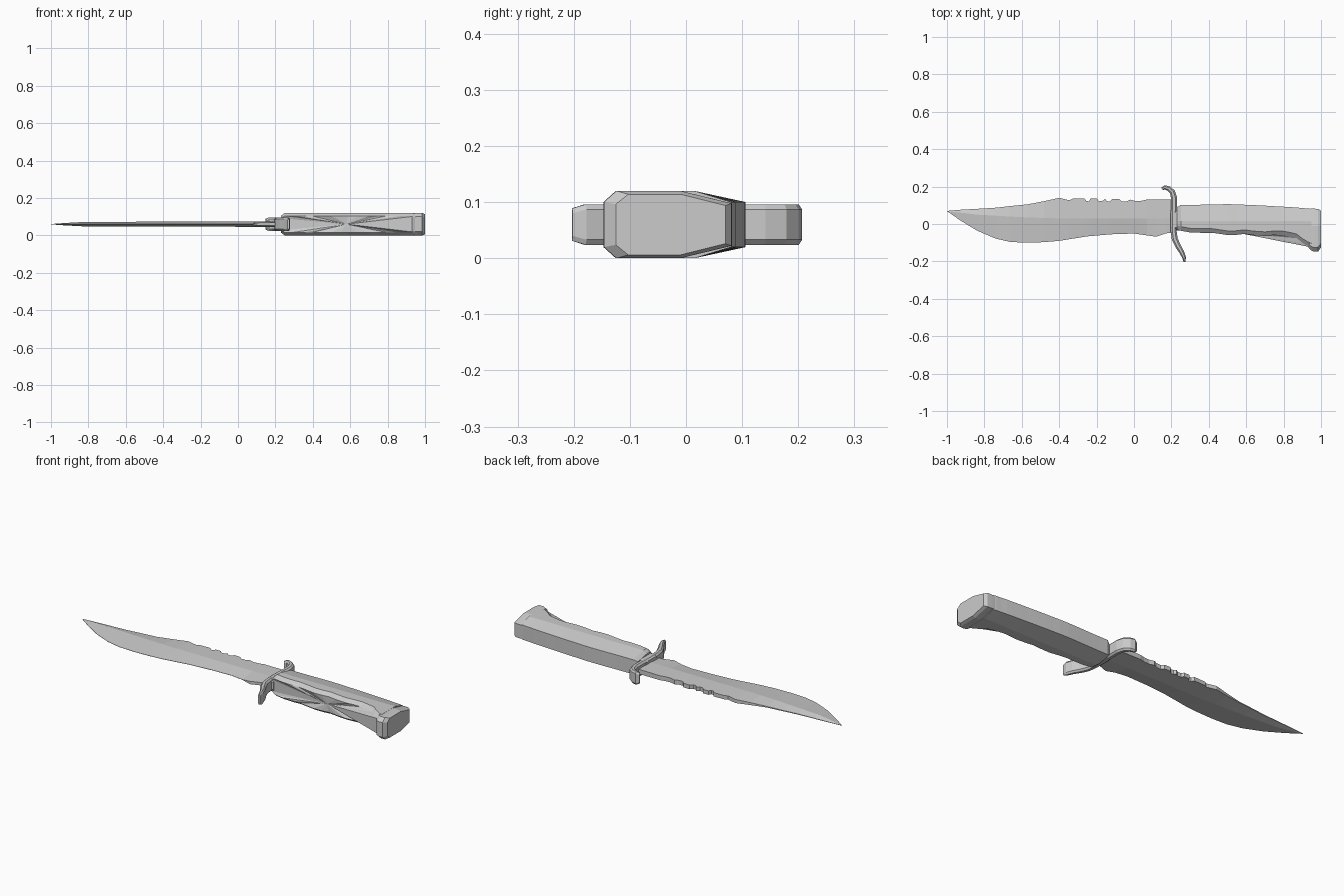
import bpy, bmesh
from mathutils import Vector

if "Cube" in bpy.data.objects:
    bpy.data.objects.remove(bpy.data.objects["Cube"])

ZC = 0.06  # height of the knife's middle plane


def lerp(table, x):
    for (x0, v0), (x1, v1) in zip(table, table[1:]):
        if x <= x1:
            return v0 + (v1 - v0) * (x - x0) / (x1 - x0)
    return table[-1][1]


def mirrored(half):
    """Half section of (y, z>0) points -> full ring, mirrored about z."""
    return half + [(y, -z) for y, z in reversed(half)]


def loft(name, rings, fan_front=None, bevel=0):
    """Skin rings of 3D points; fan_front closes the middle (front) strip to one point."""
    bm = bmesh.new()
    vs = [[bm.verts.new((x, y, z + ZC)) for x, y, z in r] for r in rings]
    n = len(vs[0])
    for a, b in zip(vs, vs[1:]):
        for i in range(n):
            if fan_front and i == n // 2 - 1:
                continue
            j = (i + 1) % n
            bm.faces.new((a[i], a[j], b[j], b[i]))
    bm.faces.new(vs[0])
    bm.faces.new(vs[-1])
    if fan_front:
        c = bm.verts.new(fan_front)
        for e in [e for e in bm.edges if e.is_boundary]:
            bm.faces.new((e.verts[0], e.verts[1], c))
    bmesh.ops.remove_doubles(bm, verts=bm.verts, dist=1e-5)
    bmesh.ops.recalc_face_normals(bm, faces=bm.faces)
    me = bpy.data.meshes.new(name)
    bm.to_mesh(me)
    bm.free()
    ob = bpy.data.objects.new(name, me)
    bpy.context.collection.objects.link(ob)
    if bevel:
        m = ob.modifiers.new("edge", "BEVEL")
        m.width, m.segments = bevel, 1
    return ob


# Blade: clip point, curved belly, saw-toothed spine
spine = [(-1, .07), (-.93, .076), (-.84, .081), (-.74, .087), (-.66, .096), (-.57, .105),
         (-.48, .122), (-.4, .14), (-.36, .13), (-.345, .127), (-.33, .135), (-.265, .137),
         (-.255, .123), (-.24, .121), (-.232, .136), (-.2, .137), (-.19, .124), (-.17, .122),
         (-.155, .134), (-.145, .122), (-.13, .12), (-.115, .135), (-.08, .134),
         (-.065, .12), (-.04, .12), (-.02, .13), (.01, .122), (.04, .124), (.07, .131),
         (.12, .13), (.22, .13)]
edge = [(-1, .069), (-.93, .02), (-.84, -.035), (-.74, -.078), (-.66, -.096), (-.57, -.1),
        (-.48, -.097), (-.4, -.09), (-.25, -.066), (-.12, -.055), (0, -.051),
        (.12, -.068), (.17, -.05), (.22, -.045)]
ridge = [(-1, .0695), (-.84, .05), (-.57, .035), (-.4, .03), (.22, .03)]
thick = [(-1, .001), (-.93, .006), (-.84, .011), (-.57, .013), (.22, .014)]
back = [(-1, .0005), (-.57, .003), (-.4, .010), (.22, .013)]
rings = []
for x in sorted({p[0] for p in spine + edge}):
    half = [(lerp(spine, x), lerp(back, x)), (lerp(ridge, x), lerp(thick, x)),
            (lerp(edge, x), .0008 if x < .12 else .008)]
    rings.append([(x, y, z) for y, z in mirrored(half)])
loft("blade", rings)

# Guard: flat bar swept along an S curve, with chamfered edges
path = [(.15, .188, .009), (.165, .196, .011), (.185, .19, .013), (.205, .172, .015),
        (.214, .14, .016), (.214, .09, .016), (.212, .02, .016), (.212, -.04, .016),
        (.218, -.08, .016), (.234, -.115, .015), (.255, -.15, .013), (.268, -.18, .010),
        (.270, -.203, .005)]
rings = []
for i, (x, y, w) in enumerate(path):
    p, q = path[max(i - 1, 0)], path[min(i + 1, len(path) - 1)]
    t = Vector((q[0] - p[0], q[1] - p[1])).normalized()
    h = .029 if i in (0, len(path) - 1) else .036
    sec = mirrored([(w * .5, h), (-w * .5, h)])
    sec = [(w, h - .009), (w * .45, h), (-w * .45, h), (-w, h - .009)]
    rings.append([(x - t.y * s, y + t.x * s, z) for s, z in mirrored(sec)])
loft("guard", rings)

# Handle: faceted grip with finger waves on the front
wave = [(.23, .09, -.03, .045), (.25, .102, -.036, .06), (.3, .102, -.045, .06),
        (.36, .103, -.047, .06), (.4, .104, -.045, .06), (.44, .105, -.05, .06),
        (.5, .106, -.059, .06), (.55, .105, -.058, .06), (.59, .103, -.053, .06),
        (.64, .101, -.06, .06), (.7, .098, -.064, .06), (.75, .095, -.059, .06),
        (.79, .093, -.059, .06), (.84, .09, -.068, .06), (.87, .088, -.076, .06),
        (.9, .085, -.1, .06), (.93, .083, -.118, .06), (.95, .08, -.125, .06)]
rings = []
for x, yb, yf, h in wave:
    half = [(yb, h * .67), (.015, h), (yf + .022, h), (yf, h * .72)]
    rings.append([(x, y, z) for y, z in mirrored(half)])
loft("handle", rings, fan_front=(.58, -.052, ZC))

# Pommel: chamfered end cap with a hooked front
rings = []
for x, yb, yf, h in [(.93, .079, -.122, .054), (.945, .082, -.14, .059),
                     (.96, .082, -.147, .06), (.985, .081, -.146, .06),
                     (1.0, .07, -.125, .054)]:
    half = [(yb, h * .63), (-.01, h), (yf + .022, h), (yf, h * .67)]
    rings.append([(x, y, z) for y, z in mirrored(half)])
loft("pommel", rings)

# Collar: small stepped block where the grip meets the guard
rings = []
for x, s in [(.195, .8), (.205, 1), (.24, 1)]:
    half = [(.09 * s, .02 * s), (.06 * s, .036 * s), (-.02 * s, .036 * s), (-.035 * s, .02 * s)]
    rings.append([(x, y, z) for y, z in mirrored(half)])
loft("collar", rings)
